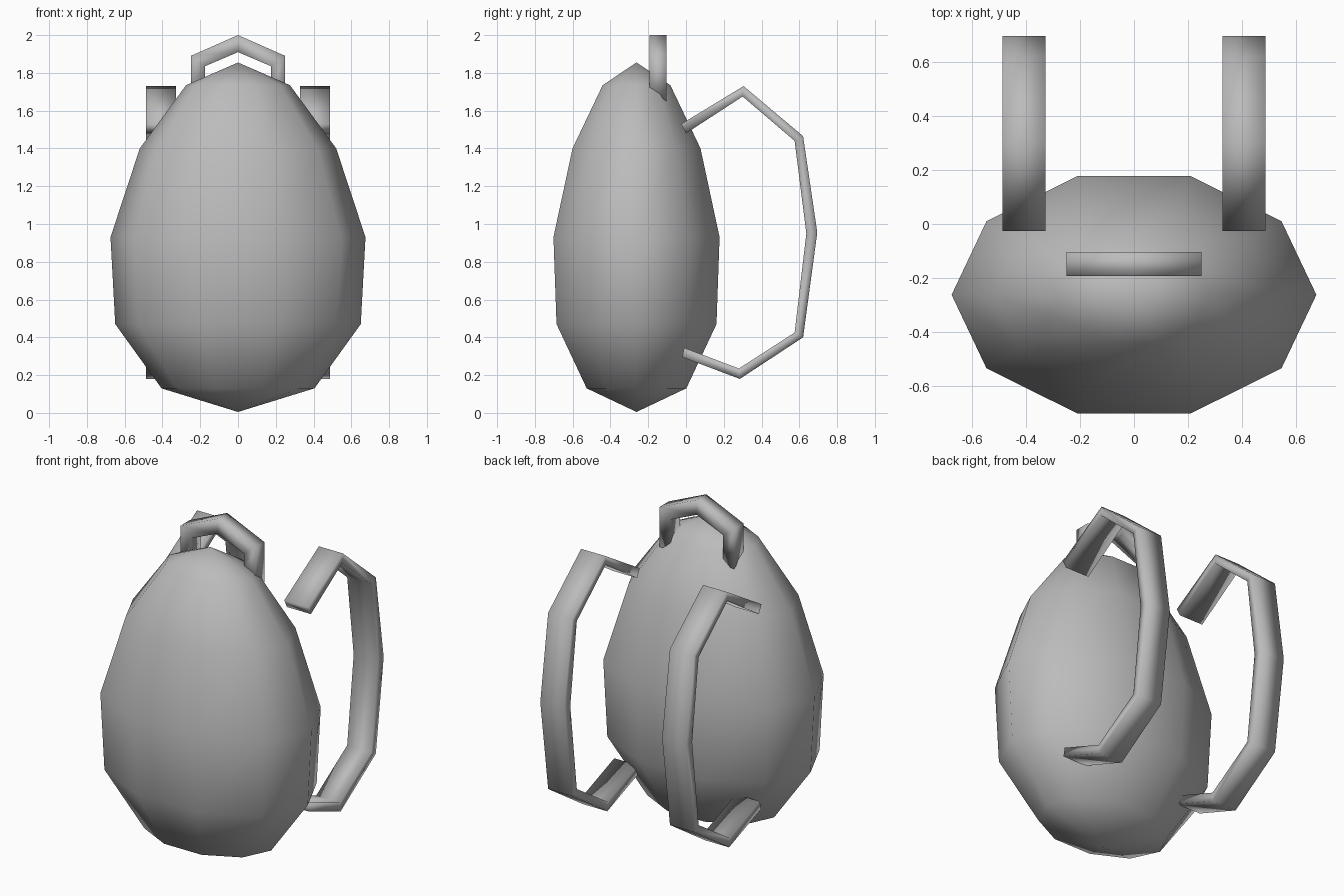
import bpy, bmesh
from math import cos, sin, tau

if "Cube" in bpy.data.objects:
    bpy.data.objects.remove(bpy.data.objects["Cube"])

grey = bpy.data.materials.new("plain grey")
grey.use_nodes = True
colour = (0.5, 0.5, 0.5, 1)
grey.diffuse_color = colour
grey.node_tree.nodes["Principled BSDF"].inputs["Base Color"].default_value = colour


def loft(name, rings):
    """Skin a row of equal-sized closed rings, cap the ends and shade smooth."""
    bm = bmesh.new()
    loops = [[bm.verts.new(p) for p in ring] for ring in rings]
    n = len(loops[0])
    for a, b in zip(loops, loops[1:]):
        for i in range(n):
            j = (i + 1) % n
            bm.faces.new((a[i], a[j], b[j], b[i]))
    bm.faces.new(loops[0])
    bm.faces.new(loops[-1])
    bmesh.ops.remove_doubles(bm, verts=bm.verts, dist=0.0001)
    bmesh.ops.recalc_face_normals(bm, faces=bm.faces)
    for f in bm.faces:
        f.smooth = True
    mesh = bpy.data.meshes.new(name)
    bm.to_mesh(mesh)
    bm.free()
    mesh.materials.append(grey)
    obj = bpy.data.objects.new(name, mesh)
    bpy.context.collection.objects.link(obj)
    return obj


# Egg-shaped bag: ten-sided rings, flattened front to back
SIDES, DEPTH, BAG_Y = 10, 0.685, -0.262
profile = [(0, 0.005), (0.425, 0.13), (0.65, 0.47), (0.675, 0.93),
           (0.52, 1.40), (0.275, 1.735), (0, 1.855)]
profile[1] = (0.405, 0.13)
angles = [tau * i / SIDES for i in range(SIDES)]
rings = [[(r * cos(a), BAG_Y + DEPTH * r * sin(a), z) for a in angles]
         for r, z in profile[1:-1]]
bag = loft("bag_body", rings)

# Draw the end caps to a point
bm = bmesh.new()
bm.from_mesh(bag.data)
caps = [f for f in bm.faces if len(f.verts) == SIDES]
for cap in caps:
    top = cap.calc_center_median().z > 1
    tip = bmesh.ops.poke(bm, faces=[cap])["verts"][0]
    tip.co.z = profile[-1][1] if top else profile[0][1]
for f in bm.faces:
    f.smooth = True
bm.to_mesh(bag.data)
bm.free()

# Shoulder straps: outer and inner edge of the band in side profile (y, z)
outer = [(-0.025, 1.53), (0.305, 1.73), (0.62, 1.465), (0.695, 0.955),
         (0.62, 0.40), (0.285, 0.18), (-0.02, 0.295)]
inner = [(0.0, 1.48), (0.30, 1.675), (0.575, 1.44), (0.637, 0.95),
         (0.575, 0.425), (0.28, 0.235), (-0.01, 0.345)]
for side, label in ((1, "left"), (-1, "right")):
    x0, x1 = side * 0.327, side * 0.487
    loft(label + "_strap",
         [[(x0, *o), (x1, *o), (x1, *i), (x0, *i)] for o, i in zip(outer, inner)])

# Carry handle: an arch with slanted feet, given as (x, z) edges
Y0, Y1 = -0.193, -0.103
arch_out = [(0.25, 1.70), (0.25, 1.89), (0, 2.0), (-0.25, 1.89), (-0.25, 1.70)]
arch_in = [(0.175, 1.70), (0.175, 1.835), (0, 1.91), (-0.175, 1.835), (-0.175, 1.70)]
rings = []
for k, ((xo, zo), (xi, zi)) in enumerate(zip(arch_out, arch_in)):
    drop = 0.05 if k in (0, 4) else 0
    rings.append([(xo, Y0, zo + drop / 4), (xo, Y1, zo - drop),
                  (xi, Y1, zi - drop), (xi, Y0, zi + drop / 4)])
loft("carry_handle", rings)
